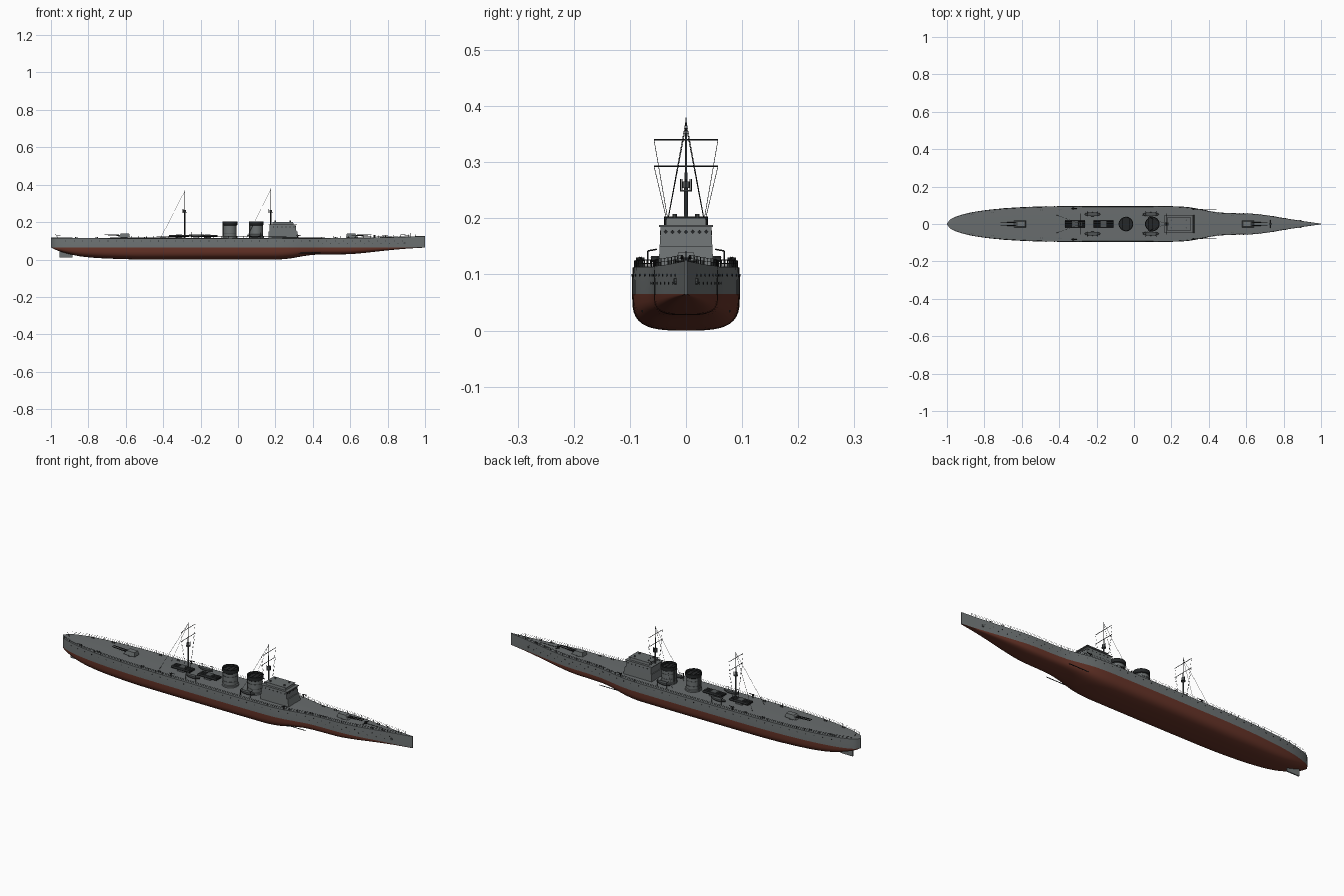
import bpy, bmesh, math
from mathutils import Vector

if "Cube" in bpy.data.objects:
    bpy.data.objects.remove(bpy.data.objects["Cube"])

def mat(name, c):
    m = bpy.data.materials.new(name)
    m.diffuse_color = (*c, 1)
    m.use_nodes = True
    m.node_tree.nodes["Principled BSDF"].inputs["Base Color"].default_value = m.diffuse_color
    return m

GREY = mat("hull_grey", (0.155, 0.17, 0.172))
DECK = mat("deck_grey", (0.14, 0.152, 0.155))
RED = mat("bottom_red", (0.135, 0.034, 0.021))
DARK = mat("near_black", (0.018, 0.02, 0.021))
GUN = mat("gun_grey", (0.08, 0.088, 0.09))

def finish(name, bm, mats, angle=35):
    bmesh.ops.recalc_face_normals(bm, faces=bm.faces)
    me = bpy.data.meshes.new(name)
    bm.to_mesh(me)
    bm.free()
    for m in mats:
        me.materials.append(m)
    for p in me.polygons:
        p.use_smooth = True
    me.set_sharp_from_angle(angle=math.radians(angle))
    ob = bpy.data.objects.new(name, me)
    bpy.context.collection.objects.link(ob)
    return ob

def curve(pts):
    """Smooth interpolation through (x, value) points."""
    def slope(i):
        a, b = pts[max(i - 1, 0)], pts[min(i + 1, len(pts) - 1)]
        return (b[1] - a[1]) / (b[0] - a[0])
    def f(x):
        i = 0
        while i < len(pts) - 2 and x > pts[i + 1][0]:
            i += 1
        (x0, y0), (x1, y1) = pts[i], pts[i + 1]
        h = x1 - x0
        t = (x - x0) / h
        return (y0 * (1 + 2 * t) * (1 - t) ** 2 + y1 * t * t * (3 - 2 * t)
                + h * (slope(i) * t * (1 - t) ** 2 - slope(i + 1) * t * t * (1 - t)))
    return f

def rods(name, items, m, sides=6):
    """Straight round bars (start, end, radius[, end radius]) in one object."""
    bm = bmesh.new()
    for p, q, r, *r2 in items:
        p, q = Vector(p), Vector(q)
        rot = (q - p).to_track_quat('Z', 'Y').to_matrix().to_4x4()
        rot.translation = (p + q) / 2
        bmesh.ops.create_cone(bm, cap_ends=True, segments=sides, radius1=r,
                              radius2=r2[0] if r2 else r, depth=(q - p).length, matrix=rot)
    return finish(name, bm, [m])

def block(name, x0, x1, w, z0, z1, m, tx0=0, tx1=0, tw=0, y=0):
    """Box whose top is drawn in by tx0 / tx1 / tw."""
    bm = bmesh.new()
    lo = [bm.verts.new((a, y + b, z0)) for a, b in ((x0, -w), (x1, -w), (x1, w), (x0, w))]
    hi = [bm.verts.new((a, y + b, z1)) for a, b in
          ((x0 + tx0, tw - w), (x1 - tx1, tw - w), (x1 - tx1, w - tw), (x0 + tx0, w - tw))]
    bm.faces.new(lo)
    bm.faces.new(hi)
    for i in range(4):
        j = (i + 1) % 4
        bm.faces.new((lo[i], lo[j], hi[j], hi[i]))
    return finish(name, bm, [m])

def lathe(name, x, y, prof, m, n=28):
    bm = bmesh.new()
    rings = [[bm.verts.new((x + r * math.cos(2 * math.pi * i / n), y + r * math.sin(2 * math.pi * i / n), z))
              for i in range(n)] for r, z in prof]
    for a, b in zip(rings, rings[1:]):
        for i in range(n):
            bm.faces.new((a[i], a[(i + 1) % n], b[(i + 1) % n], b[i]))
    bm.faces.new(rings[0])
    bm.faces.new(rings[-1])
    return finish(name, bm, [m])

# Hull: half breadth, keel height and deck height along the length
WL = 0.065
breadth = curve([(-1, .002), (-.985, .022), (-.96, .036), (-.92, .05), (-.86, .064), (-.75, .079), (-.6, .09),
                 (-.4, .095), (.2, .095), (.3, .089), (.38, .074), (.44, .063), (.52, .058), (.62, .056),
                 (.7, .048), (.8, .032), (.9, .016), (1, .002)])
keel = curve([(-1, .064), (-.97, .05), (-.92, .034), (-.85, .018), (-.75, .008), (-.6, .002), (-.5, 0),
              (.2, 0), (.28, .006), (.36, .02), (.42, .026), (.6, .029), (.7, .038), (.8, .049), (.9, .058), (1, .064)])
deck = curve([(-1, .115), (-.5, .113), (.3, .113), (.7, .116), (1, .124)])
STATIONS = [-1 + .12 * (i / 16) ** 1.8 for i in range(16)] + [-.88 + 1.88 * i / 64 for i in range(65)]
bm = bmesh.new()
rings = []
for x in STATIONS:
    w, k, d = breadth(x), max(keel(x), 0), deck(x)
    half = [(w * math.sin(a) ** .6, k + (WL - k) * (1 - math.cos(a) ** .6 if a < 1.57 else 1))
            for a in [i * math.pi / 20 for i in range(11)]]
    half += [(w, .09), (w * .99, d)]
    ring = half + [(0, d + .002)] + [(-y, z) for y, z in reversed(half[1:])]
    rings.append([bm.verts.new((x, y, z)) for y, z in ring])
for a, b in zip(rings, rings[1:]):
    for i in range(len(a)):
        j = (i + 1) % len(a)
        bm.faces.new((a[i], a[j], b[j], b[i]))
bm.faces.new(rings[0])
bm.faces.new(rings[-1])
bm.normal_update()
for f in bm.faces:
    z = f.calc_center_median().z
    f.material_index = 1 if z < WL else 2 if min(v.co.z for v in f.verts) > .1 else 0
finish("hull", bm, [GREY, RED, DECK])
block("rudder", -.955, -.885, .003, .01, .06, GREY)
rods("bilge_rods", [((.2, s * .078, .034), (.44, s * .078, .035), .002) for s in (1, -1)], DARK)

# Portholes and anchors on the hull side
holes, rails, bits = [], [], []
def on_side(x, s, z, r, out=.001):
    n = Vector(((breadth(x - .005) - breadth(x + .005)) / .01, 1, 0)).normalized()
    p = Vector((x, breadth(x), z))
    a, b = p - n * .002, p + n * out
    return ((a.x, s * a.y, z), (b.x, s * b.y, z), r)
for s in (1, -1):
    holes += [on_side(-.92 + .045 * i, s, .099, .0022) for i in range(41)]
    holes += [on_side(.45 + .045 * i, s, .084, .0022) for i in range(10)]
    bits.append(on_side(.89, s, .088, .006, .004))
    # Rails: stanchions and wires along the deck edge
    xs = [-.97 + .04 * i for i in range(49)]
    edge = [Vector((x, s * breadth(x) * .96, deck(x))) for x in xs]
    for i, p in enumerate(edge):
        rails.append((p, p + Vector((0, 0, .012)), .0008))
        if i:
            for h in (.006, .012):
                up = Vector((0, 0, h))
                rails.append((edge[i - 1] + up, p + up, .0004))
    # Bollards
    for x in (-.87, -.76, -.5, -.4, .45, .52, .78, .84):
        for dx in (0, .01):
            bits.append(((x + dx, s * breadth(x) * .8, .11), (x + dx, s * breadth(x) * .8, deck(x) + .007), .0028))
rods("portholes", holes, DARK, 8)
rods("deck_rails", rails, DARK, 4)
rods("bollards_and_anchors", bits, GUN, 8)
rods("bow_gear", [((.92, 0, .115), (.92, 0, .142), .001), ((.73, -.022, .123), (.73, .022, .123), .002),
                  ((.73, 0, .112), (.73, 0, .13), .006), ((.98, 0, .12), (.74, 0, .121), .001),
                  ((-.96, 0, .11), (-.975, 0, .135), .001)], DARK, 8)

# Funnels with dark caps
for n, x in (("aft", -.043), ("fore", .098)):
    lathe(n + "_funnel", x, 0, [(.04, .11), (.04, .122), (.035, .124), (.035, .19)], GREY)
    lathe(n + "_funnel_cap", x, 0, [(.035, .182), (.039, .185), (.039, .203), (.034, .203), (.034, .192)], DARK)
    rods(n + "_funnel_bands", [((x, 0, z), (x, 0, z + .002), .0362) for z in (.14, .165)], GUN, 28)
    rods(n + "_funnel_grating", [((x + d, -h, .201), (x + d, h, .201), .001)
                                 for d, h in ((-.02, .028), (0, .035), (.02, .028))], DARK)
    rods(n + "_steam_pipes", [((x - .037, s * .01, .113), (x - .037, s * .01, .197), .0025) for s in (1, -1)], GUN)

# Bridge
block("bridge_lower", .162, .325, .049, .11, .15, GREY, .002, .008, .002)
block("bridge_middle", .168, .312, .047, .15, .185, GREY, 0, .005, .002)
block("bridge_roof_deck", .163, .315, .048, .185, .188, DECK)
block("bridge_top", .185, .298, .036, .188, .2, GREY, 0, .004, .001)
block("bridge_top_deck", .18, .302, .037, .2, .202, DECK)
panes = [((.305, -.036 + .012 * i, .176), (.3105, -.036 + .012 * i, .176), .004) for i in range(7)]
panes += [((.19 + .022 * i, s * .044, .174), (.19 + .022 * i, s * .0465, .174), .004) for i in range(6) for s in (1, -1)]
rods("bridge_windows", panes, DARK, 4)
rods("bridge_instruments", [((x, y, .2), (x, y, .208), .004) for x in (.2, .28) for y in (-.02, .02)], GUN, 10)

# Masts: pole, yards, lookout and stays
for n, x, top in (("main", -.285, .37), ("fore", .175, .38)):
    rods(n + "_mast", [((x, 0, .11), (x, 0, .26), .0045, .0035), ((x, 0, .26), (x, 0, top), .0025, .001)], GUN, 10)
    rods(n + "_yards", [((x, -.057, z), (x, .057, z), .0013) for z in (.293, .34)], DARK)
    rods(n + "_lookout", [((x, 0, .248), (x, 0, .251), .011), ((x, 0, .254), (x, 0, .266), .007)], GUN, 12)
    rods(n + "_lookout_rail", [((x + .01 * math.cos(a), .01 * math.sin(a), .25),
                               (x + .01 * math.cos(a), .01 * math.sin(a), .27), .0007)
                              for a in [i * math.pi / 4 for i in range(8)]], DARK, 4)
    wires = []
    for s in (1, -1):
        wires += [((x, 0, top - .005), (x - .13, s * .048, .113), .0006),
                  ((x, s * .057, .34), (x, s * .018, .115), .0005), ((x, s * .057, .293), (x, s * .015, .115), .0005)]
    rods(n + "_stays", wires, DARK, 4)

# Twin gun mounts fore and aft
for n, x, d in (("fore", .61, 1), ("aft", -.61, -1)):
    z = .115
    lathe(n + "_gun_base", x, 0, [(.019, .11), (.019, .12)], GUN, 20)
    block(n + "_gun_house", x - .032, x + .032, .018, .119, .139, GREY,
          .004 if d > 0 else .016, .016 if d > 0 else .004, .004)
    rods(n + "_gun_barrels", [((x + d * .015, s * .007, .129), (x + d * .105, s * .007, .133), .0032, .002)
                              for s in (1, -1)], DARK, 10)

# Torpedo tube banks
for n, x in (("aft", -.315), ("fore", -.163)):
    rods(n + "_torpedo_tubes", [((x - .053, y, .127), (x + .053, y, .127), .0055)
                                for y in (-.017, -.0057, .0057, .017)], DARK, 12)
    block(n + "_torpedo_mount", x - .02, x + .02, .02, .11, .135, GUN, .004, .004, .004)

# Boats with davits, and light guns at the deck edge
for i, x in enumerate((-.222, .09)):
    for s in (1, -1):
        bm = bmesh.new()
        bmesh.ops.create_uvsphere(bm, u_segments=16, v_segments=8, radius=1)
        for v in bm.verts:
            v.co = (x + v.co.x * .043, s * .052 + v.co.y * .011, .131 + min(v.co.z, .15) * .013)
        finish("boat", bm, [GUN])
        rods("boat_davits", [b for dx in (-.028, .028) for b in (
            ((x + dx, s * .068, .112), (x + dx, s * .068, .142), .0013),
            ((x + dx, s * .068, .142), (x + dx, s * .052, .145), .0013))], DARK)
for x, y in ((-.325, .083), (.318, .08)):
    for s in (1, -1):
        rods("light_gun", [((x, s * y, .11), (x, s * y, .126), .004, .002), ((x - .008, s * y, .127), (x + .02, s * y, .13), .0018),
                           ((x, s * (y - .006), .127), (x, s * (y + .006), .127), .003)], DARK, 8)
